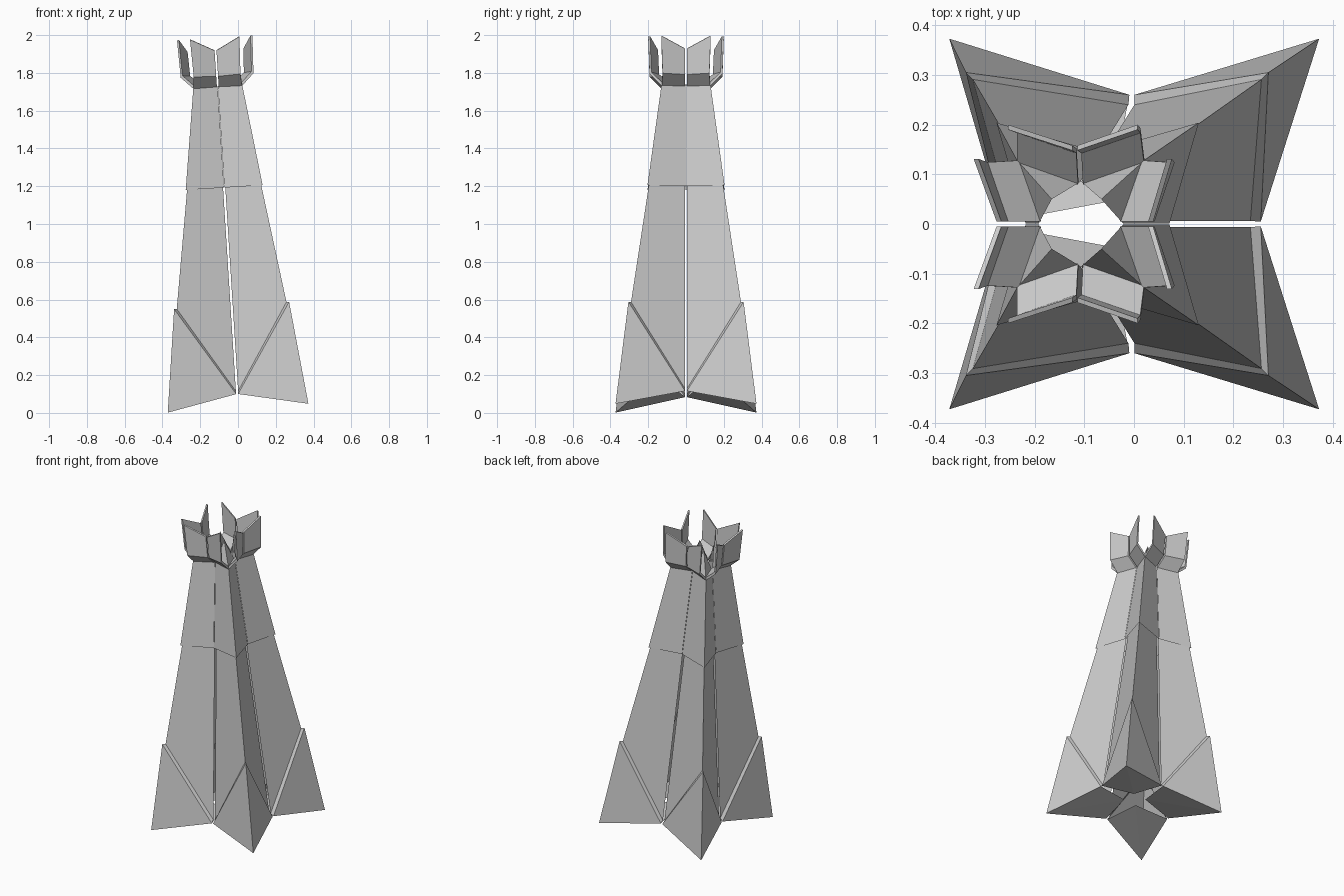
import bpy, bmesh
from mathutils import Matrix, Vector, Euler

if "Cube" in bpy.data.objects:
    bpy.data.objects.remove(bpy.data.objects["Cube"])

LEAN = Matrix.Translation((0.002, 0, 0)) @ Euler((0, -0.063, 0)).to_matrix().to_4x4()
SWAP = Matrix(((0, 1, 0, 0), (1, 0, 0, 0), (0, 0, 1, 0), (0, 0, 0, 1)))
QUADRANTS = [Matrix.Diagonal((sx, sy, 1, 1)) for sx in (1, -1) for sy in (1, -1)]


def part(name, polys):
    """Repeat faces drawn in one eighth (x < y) over all four corner quadrants."""
    bm = bmesh.new()
    for quad in QUADRANTS:
        for m in (quad, quad @ SWAP):
            for poly in polys:
                bm.faces.new([bm.verts.new(m @ Vector(p)) for p in poly])
    bmesh.ops.remove_doubles(bm, verts=bm.verts, dist=0.0005)
    bmesh.ops.recalc_face_normals(bm, faces=bm.faces)
    bm.transform(LEAN)
    mesh = bpy.data.meshes.new(name)
    bm.to_mesh(mesh)
    bm.free()
    bpy.context.collection.objects.link(bpy.data.objects.new(name, mesh))


def slab(quad, offset):
    """Thin box made from a quad and an offset."""
    a = [Vector(p) for p in quad]
    b = [p + Vector(offset) for p in a]
    return [a, b[::-1]] + [[a[i], b[i], b[(i + 1) % 4], a[(i + 1) % 4]][::-1] for i in range(4)]


# Foot: pointed outer triangle, rim strip back to the shaft, and underside
tip, f_val, f_top = (0.373, 0.373, 0.025), (0.005, 0.26, 0.1), (0.305, 0.305, 0.57)
s_val, s_ridge = (0.006, 0.24, 0.115), (0.291, 0.291, 0.57)
inner = (0.045, 0.045, 0.12)
part("foot", [[f_val, tip, f_top],
              [f_val, f_top, s_ridge, s_val],
              [tip, f_val, inner]])

# Lower shaft: folded panels with an open slit between quadrants
l_val, l_ridge = (0.006, 0.128, 1.22), (0.193, 0.193, 1.22)
part("lower_shaft", [[s_val, s_ridge, l_ridge, l_val]])

# Upper shaft: overlapping skirt with a thin lip underneath
u_val, u_ridge = (0.001, 0.145, 1.195), (0.204, 0.204, 1.195)
t_val, t_ridge = (0.001, 0.085, 1.73), (0.13, 0.13, 1.73)
part("upper_shaft", [[u_val, u_ridge, t_ridge, t_val],
                     [u_val, u_ridge, l_ridge, l_val]])

# Roof: faces rising from the corner to a peak beside the open centre
part("roof", [[t_val, t_ridge, (0.05, 0.05, 1.87)]])

# Crown ledge flaring outwards under each merlon
m_val, m_cor = (0.005, 0.152, 1.785), (0.124, 0.193, 1.79)
part("crown_ledge", slab([(0.005, 0.085, 1.728), (0.128, 0.13, 1.728), m_cor, m_val],
                         (0, -0.006, 0.014)))

# Merlon: upright slanted blade
part("merlon", slab([m_val, m_cor, (0.131, 0.2, 1.988), (0.005, 0.158, 1.922)],
                    (0, -0.01, 0.002)))
